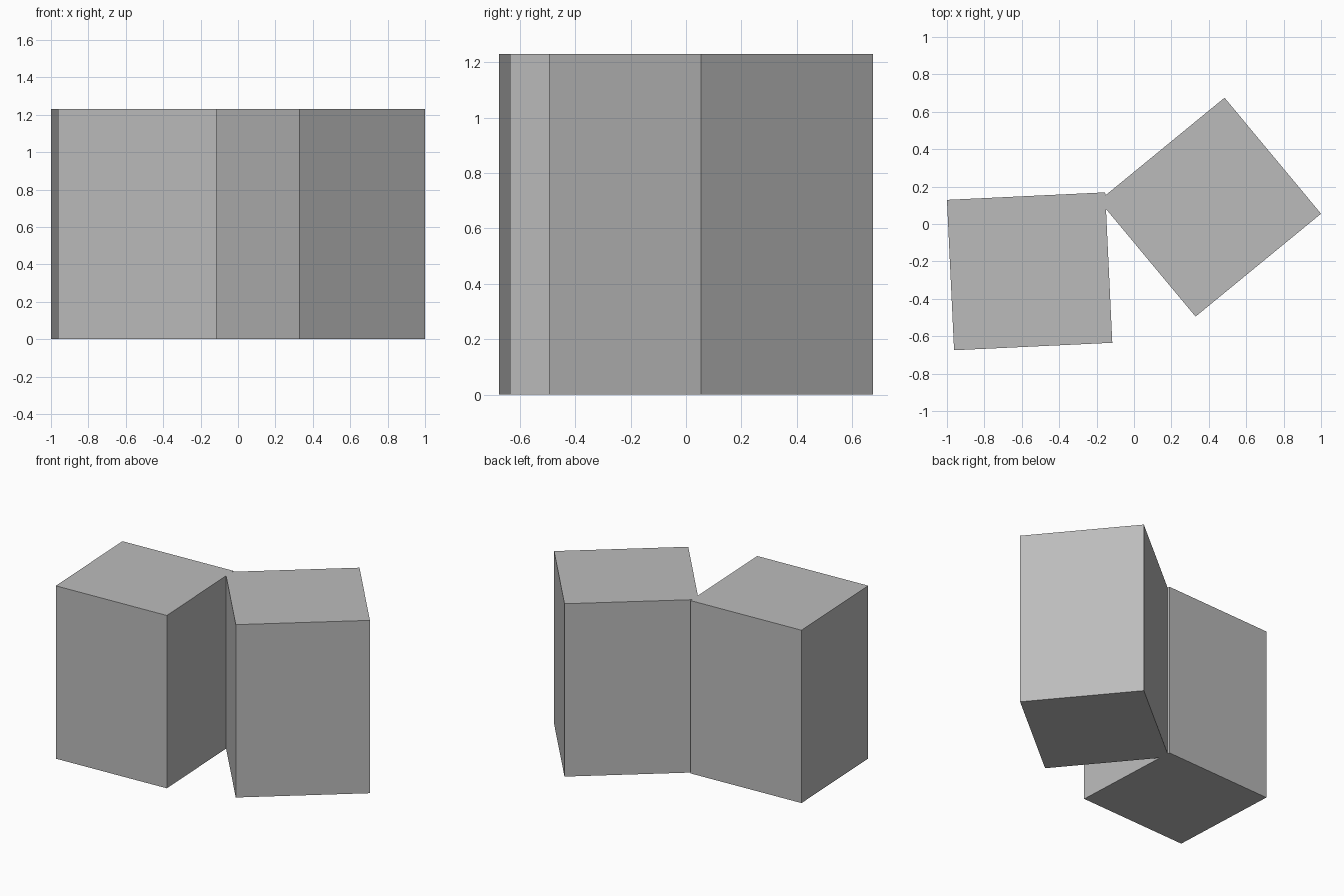
import bpy
import bmesh
from mathutils import Vector

if "Cube" in bpy.data.objects:
    bpy.data.objects.remove(bpy.data.objects["Cube"])

HEIGHT = 1.23

grey = bpy.data.materials.new("plain_grey")
grey.diffuse_color = (0.5, 0.5, 0.5, 1.0)
grey.use_nodes = True
grey.node_tree.nodes["Principled BSDF"].inputs["Base Color"].default_value = grey.diffuse_color


def block(name, corner, side_a, side_b):
    """Upright block whose base is a parallelogram from one corner and two sides."""
    c, a, b = (Vector((*v, 0)) for v in (corner, side_a, side_b))
    bm = bmesh.new()
    base = bm.faces.new([bm.verts.new(p) for p in (c, c + a, c + a + b, c + b)])
    top = bmesh.ops.extrude_face_region(bm, geom=[base], use_keep_orig=True)["geom"]
    bmesh.ops.translate(bm, vec=(0, 0, HEIGHT),
                        verts=[v for v in top if isinstance(v, bmesh.types.BMVert)])
    bmesh.ops.recalc_face_normals(bm, faces=bm.faces)
    mesh = bpy.data.meshes.new(name)
    bm.to_mesh(mesh)
    bm.free()
    mesh.materials.append(grey)
    bpy.context.collection.objects.link(bpy.data.objects.new(name, mesh))


# Nearly square-on block on the left
block("left_block", (-0.962, -0.675), (0.846, 0.04), (-0.038, 0.804))
# Turned block on the right, its corner sunk into the left block
block("right_block", (0.329, -0.495), (0.671, 0.55), (-0.516, 0.62))
